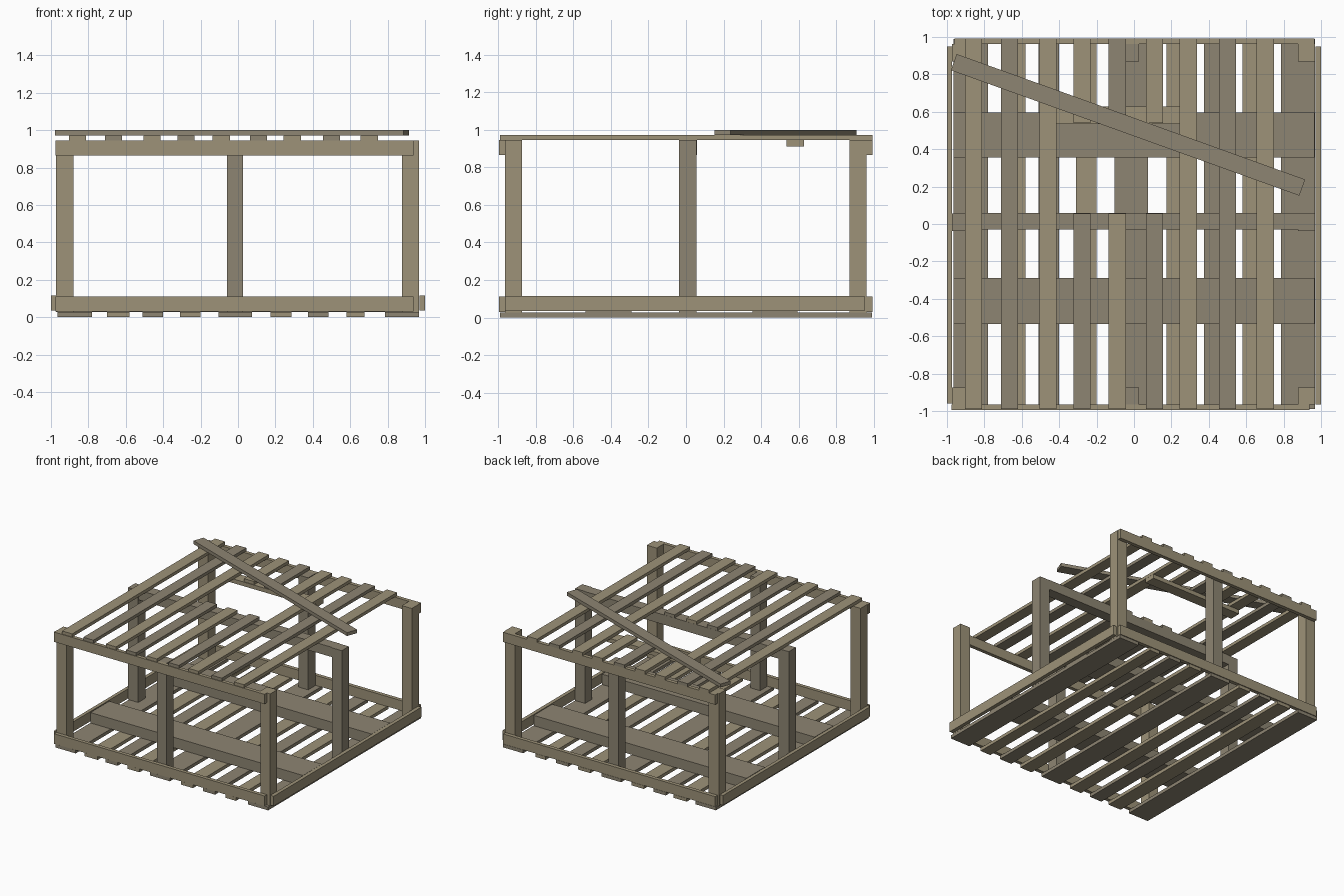
import bpy, math
from mathutils import Matrix


def material(name, rgb):
    m = bpy.data.materials.new(name)
    m.diffuse_color = (*rgb, 1)
    return m


WOOD = [material("tan_wood", (0.34, 0.29, 0.19)),
        material("grey_wood", (0.27, 0.235, 0.17))]
FACES = [(0, 1, 3, 2), (4, 6, 7, 5), (0, 4, 5, 1), (2, 3, 7, 6), (0, 2, 6, 4), (1, 5, 7, 3)]


def board(name, x, y, z, tone=0):
    """Rectangular timber spanning the (low, high) ranges x, y and z."""
    me = bpy.data.meshes.new(name)
    me.from_pydata([(a, b, c) for a in x for b in y for c in z], [], FACES)
    me.materials.append(WOOD[tone % 2])
    ob = bpy.data.objects.new(name, me)
    bpy.context.collection.objects.link(ob)
    return ob


# floor slats: narrow ones between three wide ones
floor_x = [(-0.965, -0.78), (-0.70, -0.58), (-0.51, -0.40), (-0.31, -0.20), (-0.105, 0.075),
           (0.175, 0.285), (0.375, 0.485), (0.58, 0.675), (0.785, 0.967)]
for i, x in enumerate(floor_x):
    board("floor_slat", x, (-0.99, 0.99), (0, 0.027), i + 1)

# wide floor bearers
board("front_floor_bearer", (-0.965, 0.965), (-0.535, -0.29), (0.027, 0.112), 1)
board("back_floor_bearer", (-0.965, 0.965), (0.355, 0.595), (0.027, 0.112), 1)

# lower rim
board("front_lower_rail", (-0.975, 0.937), (-0.995, -0.965), (0.03, 0.112))
board("back_lower_rail", (-0.96, 0.965), (0.962, 0.993), (0.03, 0.112))
board("left_lower_rail", (-1.0, -0.972), (-0.96, 0.95), (0.035, 0.115))
board("right_lower_rail", (0.97, 1.0), (-0.965, 0.95), (0.035, 0.115))

# posts around the edge; the middle of the crate is open
POST_X = [(-0.972, -0.88), (-0.06, 0.028), (0.878, 0.968)]
POST_Y = [(-0.965, -0.875), (-0.037, 0.055), (0.87, 0.962)]
for i, x in enumerate(POST_X):
    for j, y in enumerate(POST_Y):
        if (i, j) != (1, 1):
            board("post", x, y, (0.027, 0.946), int(i == 1 or j == 1))

# upper rails and middle roof beam
board("front_upper_rail", (-0.975, 0.937), (-0.995, -0.965), (0.866, 0.946))
board("back_upper_rail", (-0.96, 0.965), (0.962, 0.993), (0.866, 0.946))
board("middle_roof_beam", (-0.88, 0.878), (-0.03, 0.058), (0.866, 0.946), 1)

# roof slats; three in the middle are cut through to leave a hole
roof_x = [-0.858, -0.665, -0.46, -0.278, -0.09, 0.11, 0.29, 0.50, 0.702]
for i, c in enumerate(roof_x):
    x, z = (c - 0.046, c + 0.046), (0.946, 0.972)
    if 3 <= i <= 5:
        board("cut_roof_slat_front", x, (-0.99, 0.057), z, i)
        board("cut_roof_slat_back", x, (0.54, 0.993), z, i + 1)
    else:
        board("roof_slat", x, (-0.99, 0.993), z, i)

# batten under the cut slat ends, and the loose diagonal plank on top
board("hole_batten", (-0.505, 0.335), (0.535, 0.628), (0.912, 0.946))
plank = board("loose_plank", (-0.99, 0.99), (-0.046, 0.046), (0.972, 1.0), 1)
plank.data.transform(Matrix.Translation((-0.032, 0.53, 0)) @ Matrix.Rotation(math.radians(-19.8), 4, 'Z'))
